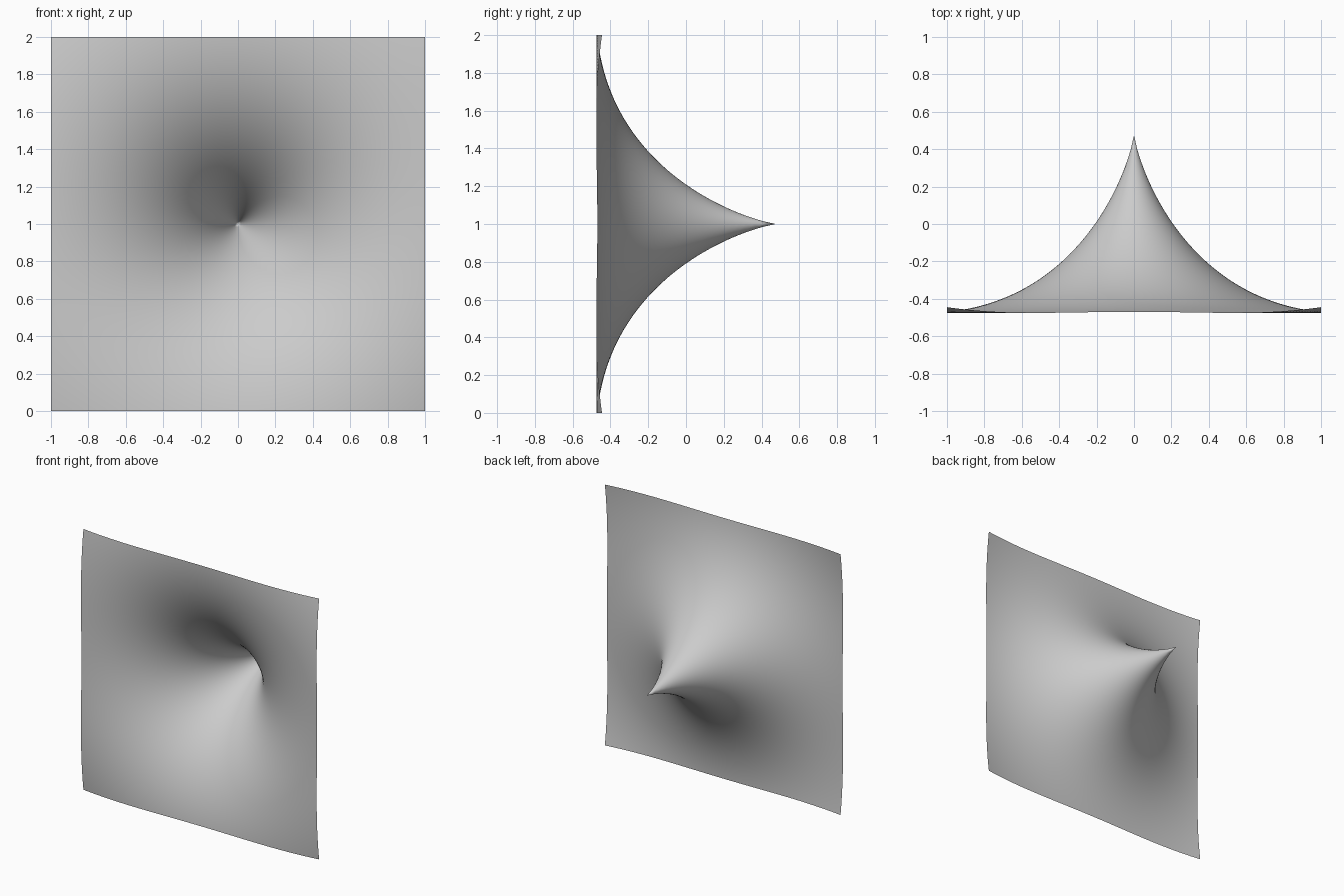
import bpy
import bmesh
import math

if "Cube" in bpy.data.objects:
    bpy.data.objects.remove(bpy.data.objects["Cube"], do_unlink=True)

CELLS = 128          # grid cells along each side
VALLEY = 1.12        # radius of the lowest ring
DEPTH = 0.95         # from lowest ring to spike tip


def spike_depth(r):
    """Radial profile: sharp tip at the centre, shallow valley, rising rim."""
    u = max(r / VALLEY, 1e-6)
    return DEPTH * (u * math.log(u) - u + 1) - DEPTH / 2


# Plain grey
grey = bpy.data.materials.new("light_grey")
grey.use_nodes = True
colour = (0.6, 0.6, 0.6, 1)
grey.diffuse_color = colour
grey.node_tree.nodes["Principled BSDF"].inputs["Base Color"].default_value = colour

# Upright square sheet pulled backward into a spike
bm = bmesh.new()
bmesh.ops.create_grid(bm, x_segments=CELLS, y_segments=CELLS, size=1)
for v in bm.verts:
    x, z = v.co.x, v.co.y
    v.co = (x, spike_depth(math.hypot(x, z)), z + 1)
for f in bm.faces:
    f.smooth = True
bm.normal_update()
# Faces look toward the front
if sum(f.normal.y for f in bm.faces) > 0:
    bmesh.ops.reverse_faces(bm, faces=bm.faces)

mesh = bpy.data.meshes.new("spiked_sheet")
bm.to_mesh(mesh)
bm.free()
mesh.materials.append(grey)
sheet = bpy.data.objects.new("spiked_sheet", mesh)
bpy.context.collection.objects.link(sheet)
